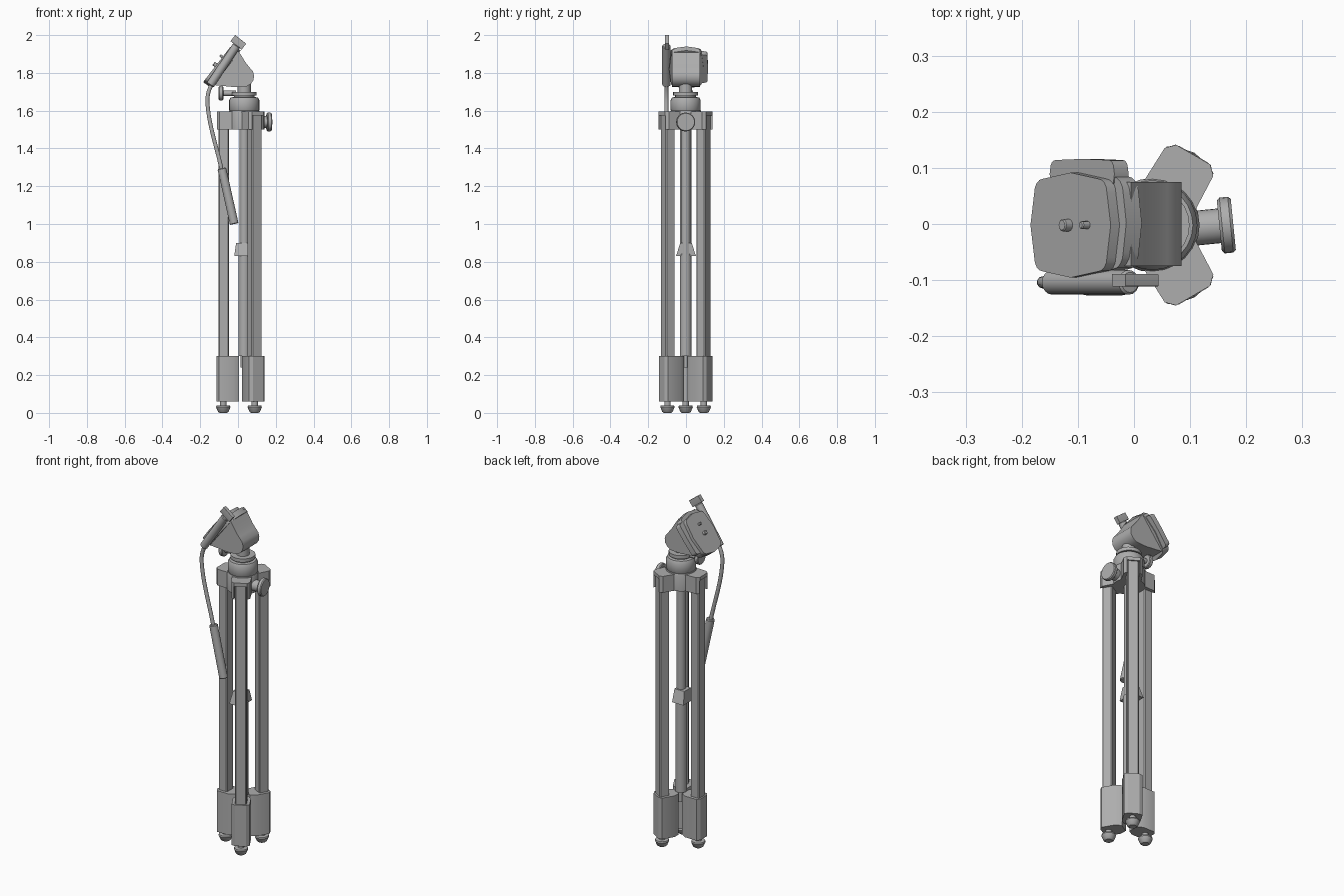
import bpy, bmesh, math
from mathutils import Matrix, Vector

cube = bpy.data.objects.get("Cube")
if cube:
    bpy.data.objects.remove(cube, do_unlink=True)

gray = bpy.data.materials.new("matte gray")
gray.use_nodes = True
tone = (0.42, 0.42, 0.42, 1)
gray.diffuse_color = tone
gray.node_tree.nodes["Principled BSDF"].inputs["Base Color"].default_value = tone

AXIS = Vector((0.033, -0.002, 0))      # vertical axis of the stand
made = []


def finish(name, bm, matrix=Matrix()):
    bmesh.ops.recalc_face_normals(bm, faces=bm.faces[:])
    mesh = bpy.data.meshes.new(name)
    bm.to_mesh(mesh)
    bm.free()
    mesh.materials.append(gray)
    obj = bpy.data.objects.new(name, mesh)
    obj.matrix_world = matrix
    bpy.context.collection.objects.link(obj)
    made.append(obj)
    return obj


def prism(name, outline, low, high, matrix=Matrix()):
    """Extrude a flat outline along local z."""
    bm = bmesh.new()
    face = bm.faces.new([bm.verts.new((x, y, low)) for x, y in outline])
    out = bmesh.ops.extrude_face_region(bm, geom=[face])
    verts = [v for v in out["geom"] if isinstance(v, bmesh.types.BMVert)]
    bmesh.ops.translate(bm, verts=verts, vec=(0, 0, high - low))
    return finish(name, bm, matrix)


def mirrored(half):
    """Close a half outline across the local x axis."""
    return half + [(x, -y) for x, y in reversed(half)]


def lathe(name, profile, matrix=Matrix(), sides=24):
    """Spin (radius, height) points around local z."""
    bm = bmesh.new()
    rings = []
    for r, z in profile:
        rings.append([bm.verts.new((r * math.cos(math.tau * i / sides),
                                    r * math.sin(math.tau * i / sides), z))
                      for i in range(sides)])
    for a, b in zip(rings, rings[1:]):
        for i in range(sides):
            j = (i + 1) % sides
            bm.faces.new((a[i], a[j], b[j], b[i]))
    bm.faces.new(rings[0])
    bm.faces.new(rings[-1])
    return finish(name, bm, matrix)


def aim(start, direction):
    turn = Vector(direction).to_track_quat('Z', 'Y').to_matrix().to_4x4()
    return Matrix.Translation(start) @ turn


def rod(name, start, end, radius, edge=0.004):
    span = Vector(end) - Vector(start)
    n = span.length
    return lathe(name, [(radius - edge, 0), (radius, edge), (radius, n - edge),
                        (radius - edge, n)], aim(start, span), 16)


def rounded(length, width, bulge, radius):
    """Rectangle outline with round corners and gently bowed sides."""
    pts = []
    for k, (sx, sy) in enumerate([(1, 1), (-1, 1), (-1, -1), (1, -1)]):
        for i in range(5):
            a = math.pi / 2 * (k + i / 4)
            pts.append((sx * (length / 2 - radius) + radius * math.cos(a),
                        sy * (width / 2 - radius) + radius * math.sin(a)))
        mid = math.pi / 2 * (k + 1)
        pts.append((math.cos(mid) * (length / 2 + bulge),
                    math.sin(mid) * (width / 2 + bulge)))
    return pts


# Three folded legs with foot sleeves, feet and shoulder arms
sleeve = mirrored([(0.028, 0.03), (0.06, 0.048), (0.134, 0.048), (0.146, 0.03)])
tube = mirrored([(0.081, 0.025), (0.086, 0.031), (0.131, 0.031), (0.137, 0.025)])
cheeks = mirrored([(0.0, 0.055), (0.13, 0.05), (0.145, 0.036), (0.145, 0.032), (0.08, 0.032)])
cap = mirrored([(0.0, 0.055), (0.13, 0.05), (0.145, 0.035)])
for label, degrees in (("right", 180), ("back", 60), ("front", -60)):
    m = Matrix.Translation(AXIS) @ Matrix.Rotation(math.radians(degrees), 4, 'Z')
    prism(label + "_leg", tube, 0.28, 1.575, m)
    prism(label + "_foot_sleeve", sleeve, 0.06, 0.3, m)
    prism(label + "_shoulder_cheeks", cheeks, 1.5, 1.575, m)
    prism(label + "_shoulder_cap", cap, 1.575, 1.595, m)
    lathe(label + "_foot", [(0.02, 0), (0.028, 0.006), (0.038, 0.03), (0.036, 0.038),
                            (0.017, 0.04), (0.017, 0.065)],
          m @ Matrix.Translation((0.111, 0, 0)), 16)

# Shoulder hub and centre column
stand = Matrix.Translation(AXIS)
lathe("shoulder_hub", [(0.084, 1.5), (0.084, 1.59), (0.08, 1.6)], stand)
lathe("centre_column", [(0.02, 0.24), (0.02, 0.3), (0.031, 0.3), (0.031, 0.84),
                        (0.025, 0.84), (0.025, 1.52)], stand)

# Column clamp, flaring towards the bottom
bm = bmesh.new()
bmesh.ops.create_cube(bm, size=1)
for v in bm.verts:
    low = v.co.z < 0
    v.co = Vector(((-0.02 if low else -0.01) if v.co.x < 0 else 0.053,
                   math.copysign(0.053 if low else 0.03, v.co.y),
                   0.83 if low else 0.9))
finish("column_clamp", bm)

# Pan base stack
lathe("pan_base", [(0.074, 1.595), (0.08, 1.605), (0.08, 1.655), (0.072, 1.67),
                   (0.055, 1.672), (0.055, 1.68), (0.066, 1.68), (0.066, 1.7),
                   (0.035, 1.7), (0.035, 1.74)], stand)

# Locking knobs
lathe("column_knob", [(0.031, -0.08), (0.031, -0.012), (0.045, -0.012), (0.05, -0.007),
                      (0.05, 0.008), (0.046, 0.013)],
      aim((0.164, -0.002, 1.54), (0.995, 0.1, 0)))
lathe("pan_knob", [(0.014, -0.08), (0.014, -0.012), (0.034, -0.012), (0.038, -0.008),
                   (0.038, 0.008), (0.034, 0.012)],
      aim((-0.09, 0, 1.692), (-1, 0, 0)), 16)

# Tilt body: side profile extruded across the head
side = [(-0.125, 1.735), (-0.02, 1.725), (0.045, 1.728), (0.068, 1.742), (0.082, 1.762),
        (0.085, 1.785), (0.079, 1.808), (0.06, 1.83), (0.04, 1.855), (0.02, 1.888),
        (-0.005, 1.925), (-0.06, 1.88)]
prism("tilt_body", [(x, -z) for x, z in side], -0.075, 0.075,
      Matrix.Rotation(-math.pi / 2, 4, 'X'))

# Tilted camera plate, its base and latch
u, n = Vector((0.61, 0, 0.79)).normalized(), Vector((-0.79, 0, 0.61)).normalized()
v = Vector((0, 1, 0))
frame = Matrix((u, v, n)).transposed().to_4x4()
plate = Matrix.Translation((-0.113, -0.002, 1.844)) @ frame
prism("camera_plate", rounded(0.212, 0.165, 0.011, 0.025), -0.02, 0, plate)
prism("plate_base", rounded(0.235, 0.165, 0.009, 0.03), -0.055, -0.02,
      plate @ Matrix.Translation((0.01, 0.004, 0)))
prism("plate_latch", rounded(0.185, 0.05, 0.002, 0.015), -0.05, -0.018,
      plate @ Matrix.Translation((0.01, 0.091, 0)))
for name, along, r in (("plate_screw", -0.005, 0.011), ("plate_pin", 0.05, 0.007)):
    lathe(name, [(r, -0.005), (r, 0.014), (r - 0.002, 0.016)],
          plate @ Matrix.Translation((along, 0, 0)), 12)

# Handle: socket, clamp lever, bent rod and grip
Y = -0.104
rod("handle_socket", (-0.148, Y, 1.735), (-0.007, Y, 1.945), 0.022)
prism("clamp_lever", rounded(0.04, 0.022, 0, 0.002), -0.037, 0.037,
      Matrix.Translation((0.002, -0.1, 1.9615)) @ frame)

curve = bpy.data.curves.new("handle_rod", 'CURVE')
curve.dimensions = '3D'
curve.bevel_depth = 0.011
curve.bevel_resolution = 3
curve.use_fill_caps = True
spline = curve.splines.new('BEZIER')
path = [(-0.13, 1.76), (-0.158, 1.69), (-0.161, 1.63), (-0.085, 1.28)]
spline.bezier_points.add(len(path) - 1)
for point, (x, z) in zip(spline.bezier_points, path):
    point.co = (x, Y, z)
    point.handle_left_type = point.handle_right_type = 'AUTO'
curve.materials.append(gray)
handle = bpy.data.objects.new("handle_rod", curve)
bpy.context.collection.objects.link(handle)

rod("handle_grip", (-0.086, Y, 1.295), (-0.02, Y, 1.0), 0.023)

# Smooth round parts, keep hard edges
bpy.ops.object.select_all(action='DESELECT')
for obj in made:
    obj.select_set(True)
bpy.context.view_layer.objects.active = made[0]
bpy.ops.object.shade_smooth_by_angle(angle=math.radians(32))
